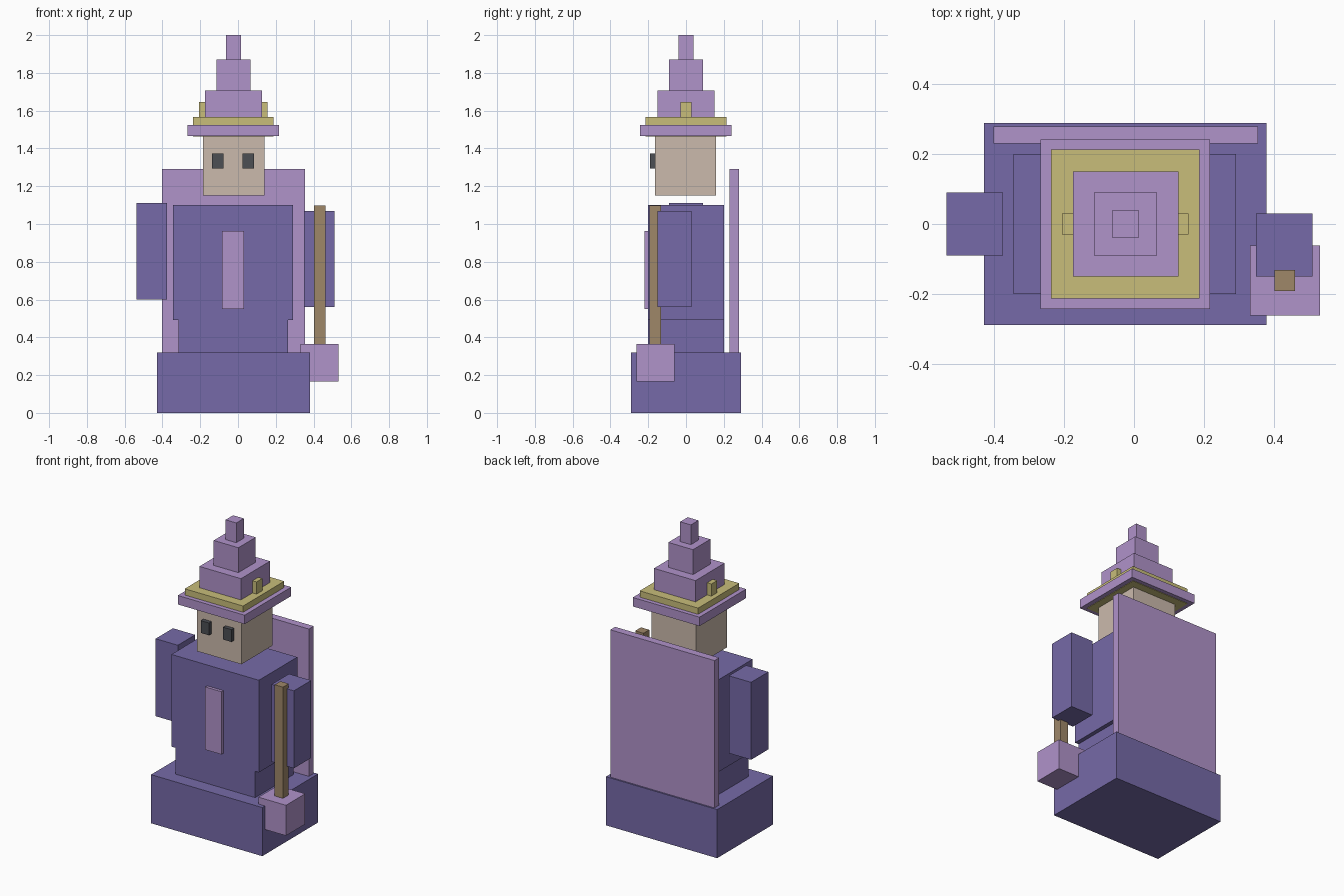
import bpy
import bmesh

if "Cube" in bpy.data.objects:
    bpy.data.objects.remove(bpy.data.objects["Cube"])


def linear(c):
    c /= 255
    return c / 12.92 if c <= 0.04045 else ((c + 0.055) / 1.055) ** 2.4


def material(name, r, g, b):
    m = bpy.data.materials.new(name)
    m.diffuse_color = (linear(r), linear(g), linear(b), 1)
    m.use_nodes = True
    m.node_tree.nodes["Principled BSDF"].inputs["Base Color"].default_value = m.diffuse_color
    return m


indigo = material("indigo", 118, 106, 168)
lilac = material("lilac", 176, 147, 202)
gold = material("gold", 200, 189, 122)
skin = material("skin", 203, 186, 172)
wood = material("wood", 159, 135, 105)
charcoal = material("charcoal", 76, 78, 84)


def box(name, mat, x, y, z):
    """Box spanning the given (min, max) ranges."""
    mesh = bpy.data.meshes.new(name)
    bm = bmesh.new()
    bmesh.ops.create_cube(bm, size=1)
    for v in bm.verts:
        v.co = [r[0] if c < 0 else r[1] for c, r in zip(v.co, (x, y, z))]
    bm.to_mesh(mesh)
    bm.free()
    mesh.materials.append(mat)
    obj = bpy.data.objects.new(name, mesh)
    bpy.context.collection.objects.link(obj)
    return obj


# Robe
box("robe_hem", indigo, (-0.43, 0.38), (-0.29, 0.29), (0, 0.32))
box("robe_waist", indigo, (-0.315, 0.265), (-0.2, 0.2), (0.32, 0.493))
box("torso", indigo, (-0.345, 0.292), (-0.2, 0.2), (0.493, 1.10))
box("chest_panel", lilac, (-0.085, 0.033), (-0.22, -0.2), (0.55, 0.963))
box("cape", lilac, (-0.403, 0.355), (0.23, 0.28), (0.32, 1.29))

# Arms
box("left_arm", indigo, (-0.537, -0.375), (-0.09, 0.09), (0.60, 1.11))
box("right_arm", indigo, (0.35, 0.512), (-0.15, 0.03), (0.56, 1.07))

# Staff
box("staff_shaft", wood, (0.402, 0.462), (-0.192, -0.132), (0.36, 1.097))
box("staff_block", lilac, (0.332, 0.533), (-0.262, -0.062), (0.165, 0.365))

# Head
box("head", skin, (-0.185, 0.139), (-0.163, 0.16), (1.15, 1.466))
for side, x in (("left", -0.138), ("right", 0.025)):
    box(side + "_eye", charcoal, (x, x + 0.06), (-0.19, -0.16), (1.293, 1.374))

# Hat
box("hat_brim", lilac, (-0.268, 0.218), (-0.243, 0.242), (1.466, 1.525))
box("hat_band", gold, (-0.238, 0.187), (-0.214, 0.214), (1.463, 1.566))
box("hat_knobs", gold, (-0.206, 0.156), (-0.03, 0.03), (1.566, 1.646))
for i, (half, z0, z1) in enumerate(((0.151, 1.566, 1.706),
                                    (0.09, 1.706, 1.87),
                                    (0.039, 1.87, 2.0))):
    box(f"hat_tier_{i + 1}", lilac, (-0.024 - half, -0.024 + half),
        (-half, half), (z0, z1))
